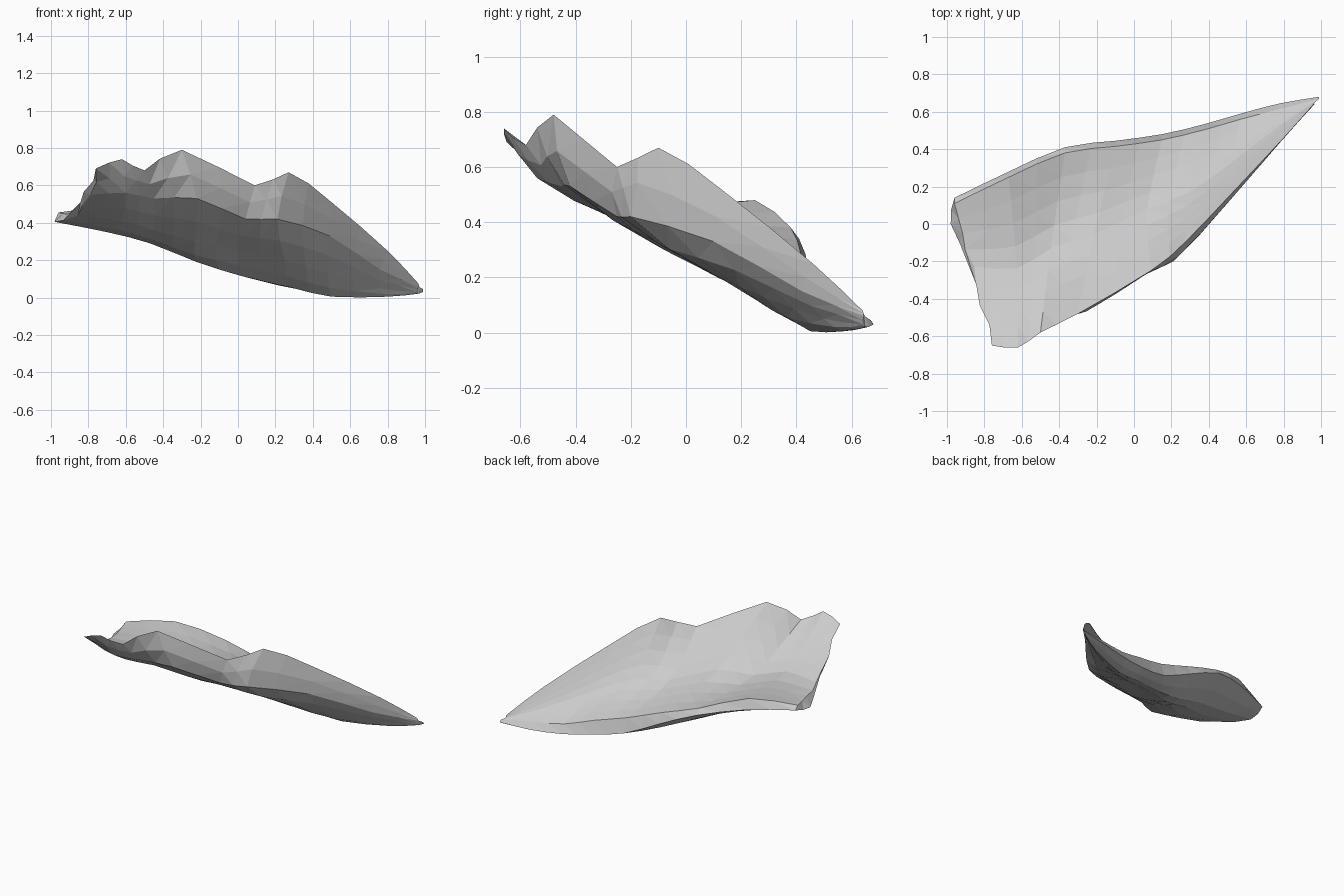
import bpy, bmesh
from mathutils import Vector

if "Cube" in bpy.data.objects:
    bpy.data.objects.remove(bpy.data.objects["Cube"])

# Cross-sections, left end to pointed tip. Each runs under the body:
# front rim, front wall, slope, belly, back edge
sections = [
    [(-.76, -.65, .69), (-.79, -.46, .55), (-.87, -.22, .44), (-.98, .00, .405), (-.96, .14, .43)],
    [(-.62, -.66, .74), (-.60, -.54, .56), (-.62, -.25, .41), (-.70, .04, .35), (-.67, .28, .41)],
    [(-.50, -.58, .68), (-.45, -.45, .53), (-.45, -.15, .36), (-.47, .11, .29), (-.37, .41, .34)],
    [(-.30, -.48, .79), (-.22, -.42, .53), (-.23, -.08, .30), (-.22, .19, .19), (-.10, .445, .22)],
    [(.09, -.25, .60), (.04, -.25, .42), (0, .05, .25), (.02, .28, .115), (.15, .48, .10)],
    [(.27, -.10, .67), (.21, -.20, .42), (.25, .12, .20), (.28, .38, .055), (.38, .535, .05)],
    [(.50, .14, .51), (.49, .10, .33), (.48, .28, .13), (.50, .45, .005), (.57, .59, .025)],
    [(.80, .46, .25), (.76, .42, .15), (.75, .50, .05), (.80, .57, .005), (.78, .645, .02)],
    [(.96, .64, .08), (.97, .645, .06), (.95, .64, .03), (.96, .66, .02), (.99, .68, .03)],
]
# Height of the back lip above the back edge
lip_height = [.025, .07, .04, .07, .10, .09, .06, .045, .015]


def refine(points):
    """Insert a curved midpoint between neighbours."""
    out = []
    n = len(points)
    for i in range(n - 1):
        a, b = points[i], points[i + 1]
        before = points[i - 1] if i else a * 2 - b
        after = points[i + 2] if i + 2 < n else b * 2 - a
        out += [a, (a + b) * 0.5625 - (before + after) * 0.0625]
    return out + [points[-1]]


def closed_ring(index):
    """Rounded underside, back lip, then the shallow hollow on top."""
    under = [Vector(p) for p in sections[index]]
    rim, edge = under[0], under[-1]
    lip = edge + Vector((0, -.03 if index < 8 else -.01, lip_height[index]))
    # the body is thin at the left end and thicker towards the tip
    fill = min(0.6, 0.12 + 0.15 * index)
    hollow = under[2].lerp((rim + lip) / 2, fill) + Vector((0, 0, .01))
    return refine(under) + refine(refine([lip, hollow, rim]))[:-1]


rings = [closed_ring(i) for i in range(len(sections))]
columns = [refine(list(c)) for c in zip(*rings)]

# Torn left end: push alternate points in and out
for j, col in enumerate(columns):
    if 0 < j < 5 or j > 10:
        col[0].x += (-.01, .015, 0)[j % 3]

bm = bmesh.new()
grid = [[bm.verts.new(p) for p in col] for col in columns]
count = len(grid)
for j in range(count):
    k = (j + 1) % count
    for i in range(len(grid[0]) - 1):
        bm.faces.new((grid[j][i], grid[j][i + 1], grid[k][i + 1], grid[k][i]))
for end in (0, -1):
    bm.faces.new([col[end] for col in grid])
bmesh.ops.triangulate(bm, faces=bm.faces[:])
bmesh.ops.recalc_face_normals(bm, faces=bm.faces[:])
mesh = bpy.data.meshes.new("curved_shard")
bm.to_mesh(mesh)
bm.free()
shard = bpy.data.objects.new("curved_shard", mesh)
bpy.context.collection.objects.link(shard)
